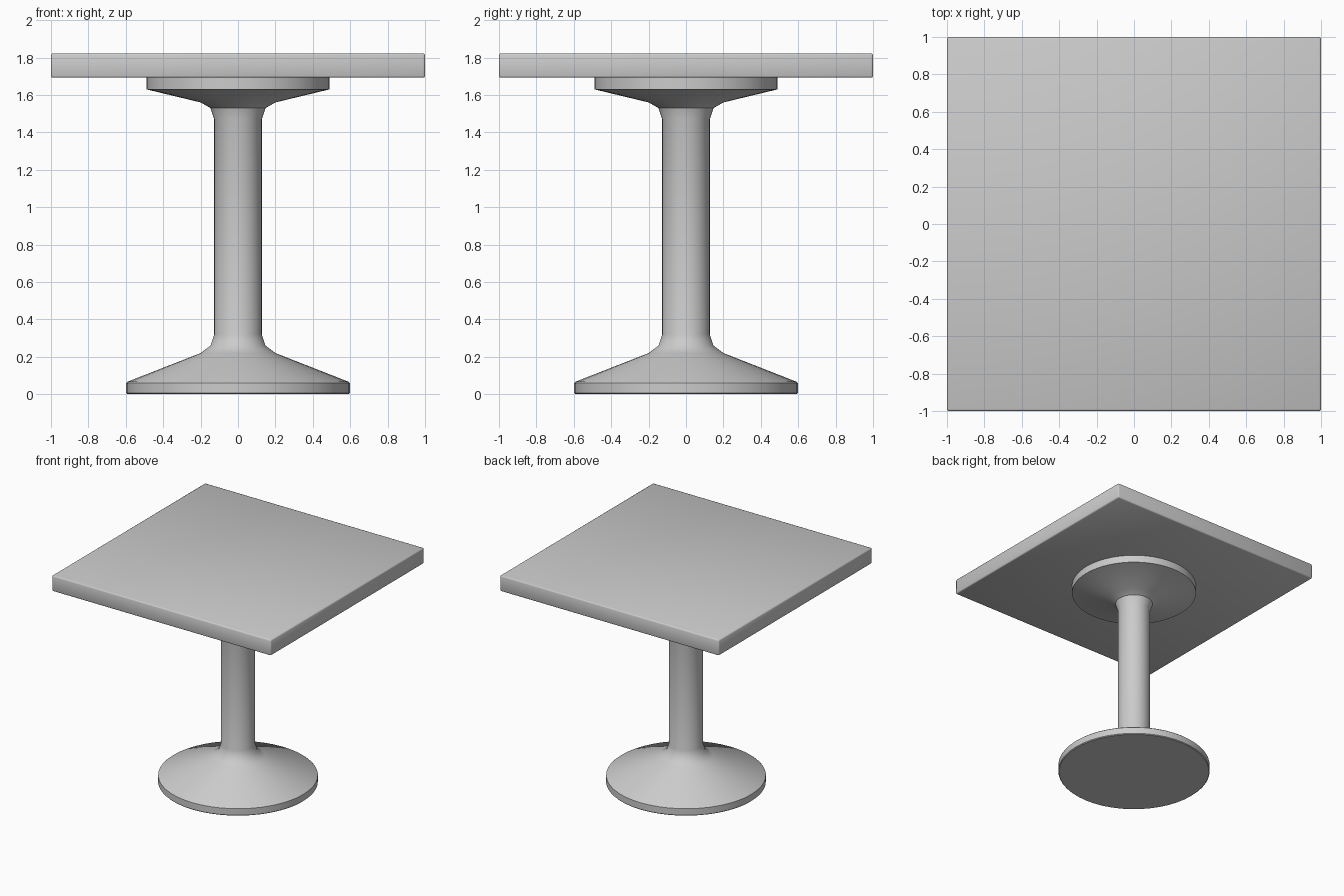
import bpy, bmesh, math

cube = bpy.data.objects.get("Cube")
if cube:
    bpy.data.objects.remove(cube, do_unlink=True)

# Single grey finish
grey = bpy.data.materials.new("light grey")
grey.use_nodes = True
colour = (0.6, 0.6, 0.6, 1)
grey.diffuse_color = colour
grey.node_tree.nodes["Principled BSDF"].inputs["Base Color"].default_value = colour


def add_object(name, bm, angle):
    bmesh.ops.recalc_face_normals(bm, faces=bm.faces)
    mesh = bpy.data.meshes.new(name)
    bm.to_mesh(mesh)
    bm.free()
    mesh.materials.append(grey)
    obj = bpy.data.objects.new(name, mesh)
    bpy.context.collection.objects.link(obj)
    bpy.ops.object.select_all(action="DESELECT")
    obj.select_set(True)
    bpy.context.view_layer.objects.active = obj
    bpy.ops.object.shade_smooth_by_angle(angle=math.radians(angle))
    return obj


def lathe(name, profile, steps=48):
    bm = bmesh.new()
    verts = [bm.verts.new((r, 0, z)) for r, z in profile]
    edges = [bm.edges.new(pair) for pair in zip(verts, verts[1:])]
    bmesh.ops.spin(bm, geom=verts + edges, cent=(0, 0, 0), axis=(0, 0, 1),
                   angle=math.tau, steps=steps)
    bmesh.ops.remove_doubles(bm, verts=bm.verts, dist=0.0005)
    return add_object(name, bm, 40)


# Pedestal: flared foot, column and support plate in one turned profile
lathe("pedestal", [
    (0, 0), (0.592, 0), (0.598, 0.006), (0.598, 0.06), (0.59, 0.067),
    (0.2, 0.22), (0.147, 0.26), (0.127, 0.32),
    (0.127, 1.47), (0.147, 1.53), (0.2, 1.56),
    (0.49, 1.63), (0.49, 1.695), (0, 1.695),
])

# Square tabletop with softened edges
bm = bmesh.new()
bmesh.ops.create_cube(bm, size=1)
bmesh.ops.scale(bm, vec=(2, 2, 0.13), verts=bm.verts)
bmesh.ops.translate(bm, vec=(0, 0, 1.757), verts=bm.verts)
bmesh.ops.bevel(bm, geom=bm.edges[:], offset=0.01, segments=2,
                profile=0.5, affect="EDGES")
add_object("tabletop", bm, 50)
